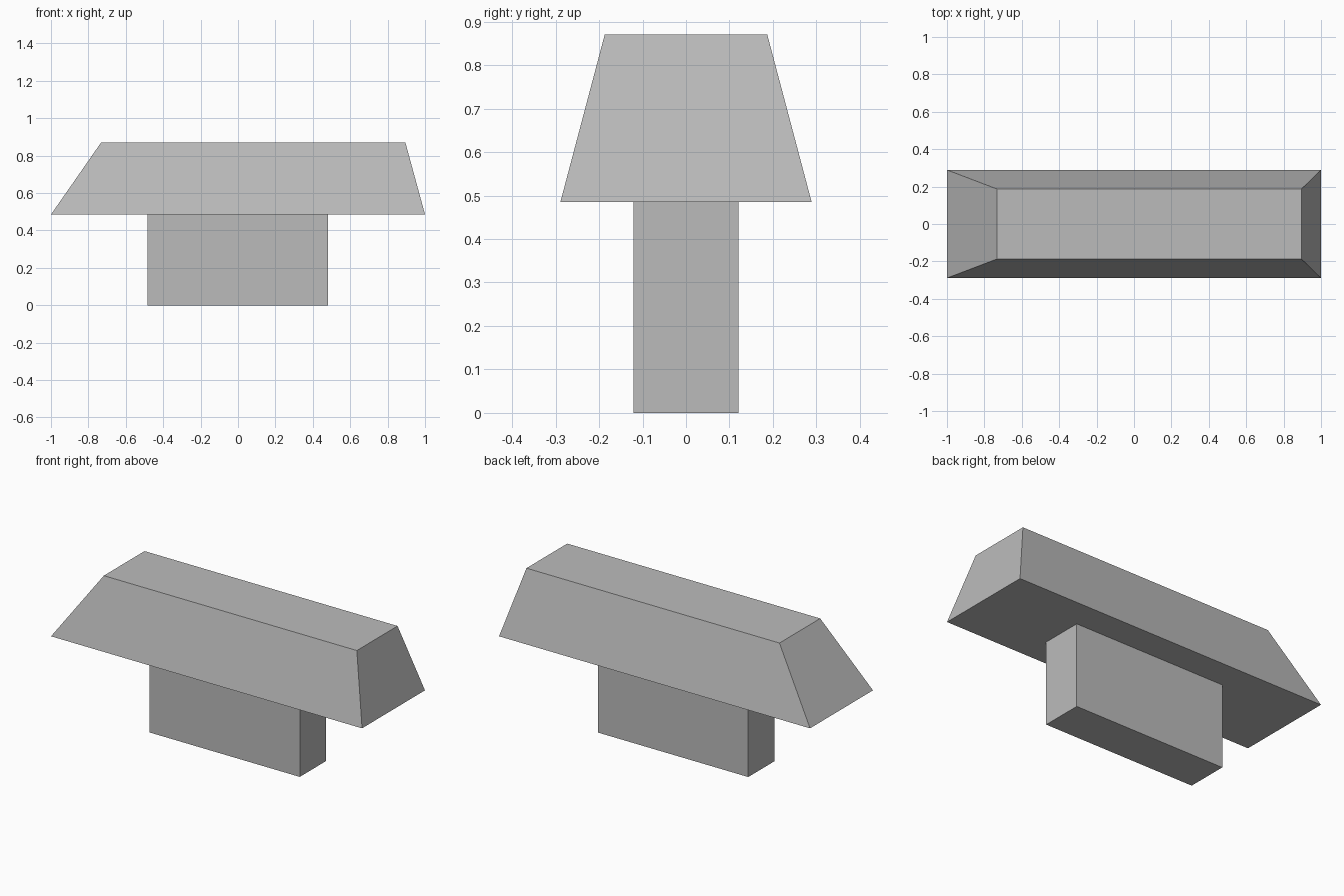
import bpy
import bmesh

if "Cube" in bpy.data.objects:
    bpy.data.objects.remove(bpy.data.objects["Cube"])

grey = bpy.data.materials.new("plain grey")
grey.diffuse_color = (0.5, 0.5, 0.5, 1.0)
grey.use_nodes = True
grey.node_tree.nodes["Principled BSDF"].inputs["Base Color"].default_value = grey.diffuse_color


def tapered_block(name, low, high):
    """Block between two rectangles, each (x0, x1, half_depth, z)."""
    bm = bmesh.new()
    rings = []
    for x0, x1, d, z in (low, high):
        corners = ((x0, -d), (x1, -d), (x1, d), (x0, d))
        rings.append([bm.verts.new((x, y, z)) for x, y in corners])
    bottom, top = rings
    bm.faces.new(bottom[::-1])
    bm.faces.new(top)
    for i in range(4):
        j = (i + 1) % 4
        bm.faces.new((bottom[i], bottom[j], top[j], top[i]))
    mesh = bpy.data.meshes.new(name)
    bm.to_mesh(mesh)
    bm.free()
    mesh.materials.append(grey)
    obj = bpy.data.objects.new(name, mesh)
    bpy.context.collection.objects.link(obj)
    return obj


# Narrow upright base
tapered_block("base", (-0.485, 0.482, 0.121, 0.0), (-0.485, 0.482, 0.121, 0.485))

# Wide cap with sloping sides, steeper at the right end
tapered_block("cap", (-1.0, 1.0, 0.289, 0.485), (-0.732, 0.895, 0.187, 0.87))
